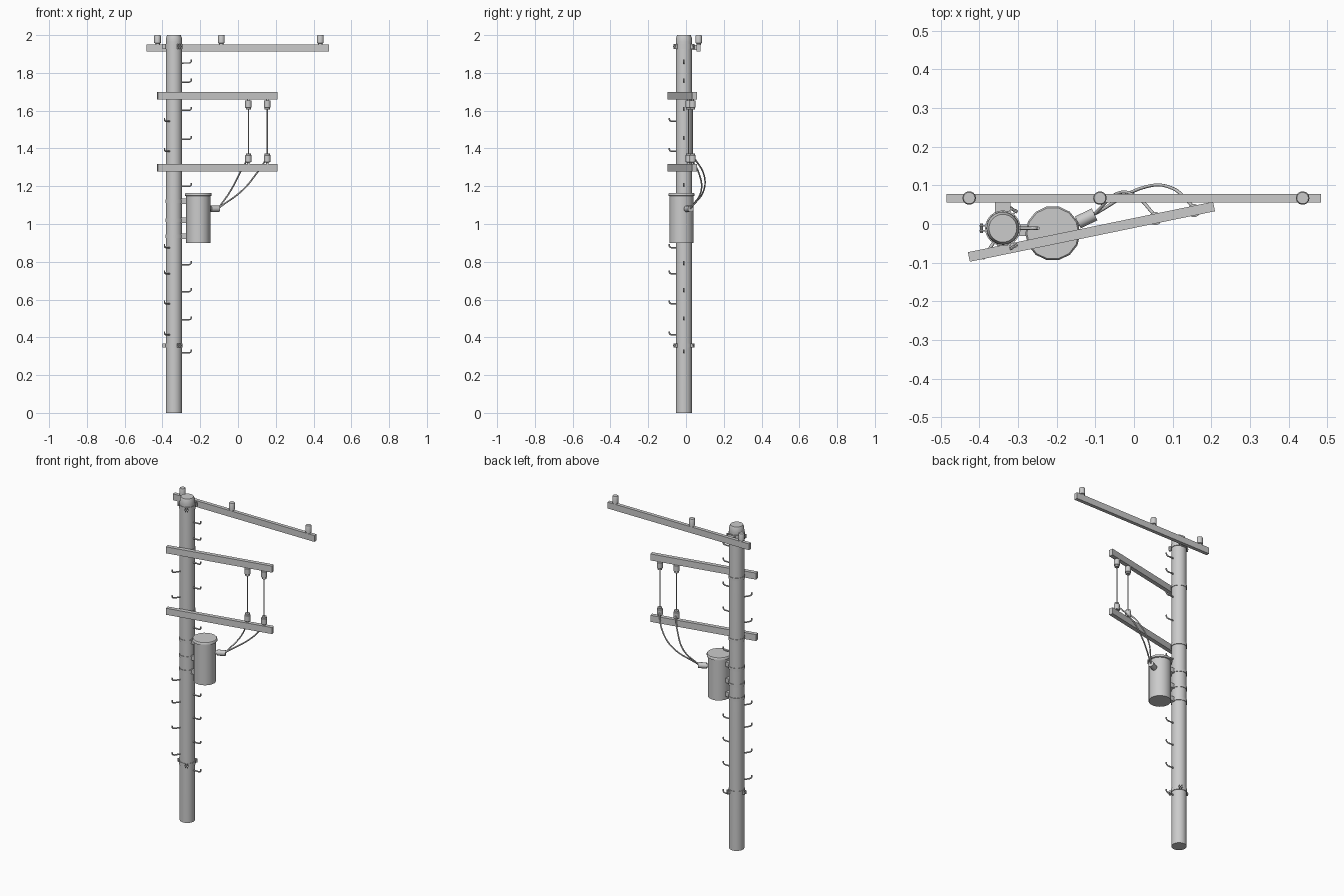
import bpy, math
from mathutils import Vector

if "Cube" in bpy.data.objects:
    bpy.data.objects.remove(bpy.data.objects["Cube"])

PX, PY, PR = -0.339, -0.011, 0.043      # pole centre and radius
ARM = math.atan2(0.1305, 0.634)         # yaw of the two lower arms


def finish(o, name, smooth=True):
    o.name = name
    if smooth:
        bpy.ops.object.shade_smooth_by_angle(angle=math.radians(40))
    return o


def rod(name, a, b, r, sides=12, r2=None):
    a, b = Vector(a), Vector(b)
    d = b - a
    bpy.ops.mesh.primitive_cone_add(vertices=sides, radius1=r, radius2=r if r2 is None else r2,
                                    depth=d.length, location=(a + b) / 2,
                                    rotation=d.to_track_quat('Z', 'Y').to_euler())
    return finish(bpy.context.object, name)


def box(name, loc, size, yaw=0):
    bpy.ops.mesh.primitive_cube_add(size=1, location=loc, rotation=(0, 0, yaw))
    o = bpy.context.object
    o.scale = size
    return finish(o, name, False)


def lathe(name, x, y, profile, sides):
    verts, faces = [], []
    for r, z in profile:
        for i in range(sides):
            t = 2 * math.pi * i / sides
            verts.append((x + r * math.cos(t), y + r * math.sin(t), z))
    for k in range(len(profile) - 1):
        for i in range(sides):
            j = (i + 1) % sides
            faces.append((k * sides + i, k * sides + j, (k + 1) * sides + j, (k + 1) * sides + i))
    faces.append(tuple(reversed(range(sides))))
    faces.append(tuple(range((len(profile) - 1) * sides, len(profile) * sides)))
    me = bpy.data.meshes.new(name)
    me.from_pydata(verts, [], faces)
    o = bpy.data.objects.new(name, me)
    bpy.context.collection.objects.link(o)
    bpy.ops.object.select_all(action='DESELECT')
    bpy.context.view_layer.objects.active = o
    o.select_set(True)
    return finish(o, name)


def cable(name, pts, r, bezier=False):
    cu = bpy.data.curves.new(name, 'CURVE')
    cu.dimensions = '3D'
    cu.bevel_depth, cu.bevel_resolution, cu.use_fill_caps = r, 1, True
    cu.resolution_u = 8
    s = cu.splines.new('BEZIER' if bezier else 'POLY')
    if bezier:
        s.bezier_points.add(len(pts) - 1)
        for p, c in zip(s.bezier_points, pts):
            p.co = c
            p.handle_left_type = p.handle_right_type = 'AUTO'
    else:
        s.points.add(len(pts) - 1)
        for p, c in zip(s.points, pts):
            p.co = (*c, 1)
    o = bpy.data.objects.new(name, cu)
    bpy.context.collection.objects.link(o)
    return o


def around(deg, r, z):
    t = math.radians(deg)
    return (PX + r * math.cos(t), PY + r * math.sin(t), z)


def band(name, z, h, tabs=()):
    lathe(name, PX, PY, [(PR + 0.003, z - h / 2), (PR + 0.003, z + h / 2)], 24)
    for a in tabs:
        # paired clamp ears with a bolt through them
        t = math.radians(a)
        for s in (-1, 1):
            p = Vector(around(a, PR + 0.008, z)) + Vector((-math.sin(t), math.cos(t), 0)) * 0.006 * s
            box(name + "_ear", p, (0.018, 0.004, h), t)
        c = Vector(around(a, PR + 0.012, z))
        d = Vector((-math.sin(t), math.cos(t), 0)) * 0.012
        rod(name + "_bolt", c - d, c + d, 0.004, 8)


# pole with rounded top cap
lathe("pole", PX, PY, [(PR, 0), (PR, 1.965), (0.042, 1.985), (0.036, 2.0)], 24)
band("top_band", 1.94, 0.025, (60, 180, 300))
band("foot_band", 0.357, 0.022, (60, 180, 300))
for z in (1.678, 1.298, 1.12, 1.02, 0.935):
    band("pole_band", z, 0.018)

# climbing hooks on two sides
right = (1.852, 1.751, 1.602, 1.448, 1.199, 0.785, 0.642, 0.493, 0.318)
left = (1.544, 1.385, 0.875, 0.737, 0.578, 0.414)
for deg, heights in ((0, right), (237, left)):
    for z in heights:
        cable("climbing_hook", [around(deg, r, z + dz) for r, dz in
              ((0.036, 0), (0.08, 0), (0.088, 0.003), (0.092, 0.009), (0.092, 0.018))], 0.0042)

# top crossarm with pin insulators
box("top_crossarm", (-0.001, 0.067, 1.932), (0.968, 0.022, 0.039))
box("top_arm_bracket", (PX, 0.043, 1.935), (0.04, 0.028, 0.025))
for x in (-0.426, -0.088, 0.436):
    lathe("top_insulator", x, 0.067, [(0.012, 1.948), (0.012, 1.956), (0.0175, 1.958),
                                      (0.0175, 1.995), (0.015, 2.0)], 14)

# two angled crossarms
for z in (1.678, 1.298):
    box("lower_crossarm", (-0.11, -0.02, z), (0.647, 0.025, 0.04), ARM)
    box("lower_arm_bracket", (PX + 0.004, -0.05, z), (0.04, 0.018, 0.024), ARM)

# hanging insulators, wires and cables to the transformer
for x, mid in ((0.055, [(0.01, 0.068, 1.27), (-0.04, 0.080, 1.175)]),
               (0.155, [(0.10, 0.092, 1.27), (0.03, 0.096, 1.185)])):
    y = -0.02 + (x + 0.11) * math.tan(ARM)
    body = [(0.007, -0.034), (0.007, -0.024), (0.017, -0.022), (0.017, 0.013),
            (0.0135, 0.016), (0.0135, 0.024)]
    lathe("upper_insulator", x, y, [(r, 1.631 - z) for r, z in reversed(body)], 14)
    lathe("lower_insulator", x, y, [(r, 1.35 + z) for r, z in body], 14)
    rod("drop_wire", (x, y, 1.37), (x, y, 1.61), 0.003, 8)
    cable("transformer_cable", [(x - 0.004, y + 0.012, 1.345)] + mid + [(-0.105, 0.024, 1.083)],
          0.0042, True)

# transformer can with lid, bushing and mounting brackets
TX, TY = -0.21, -0.024
lathe("transformer", TX, TY, [(0.064, 0.90), (0.064, 1.148), (0.071, 1.15),
                              (0.071, 1.160), (0.067, 1.165)], 14)
rod("bushing_neck", (-0.175, -0.010, 1.08), (-0.138, 0.008, 1.08), 0.011, 12)
rod("bushing", (-0.145, 0.004, 1.08), (-0.102, 0.025, 1.08), 0.017, 12)
for z in (1.12, 1.02, 0.935):
    box("transformer_bracket", (-0.281, -0.016, z), (0.05, 0.03, 0.028))
